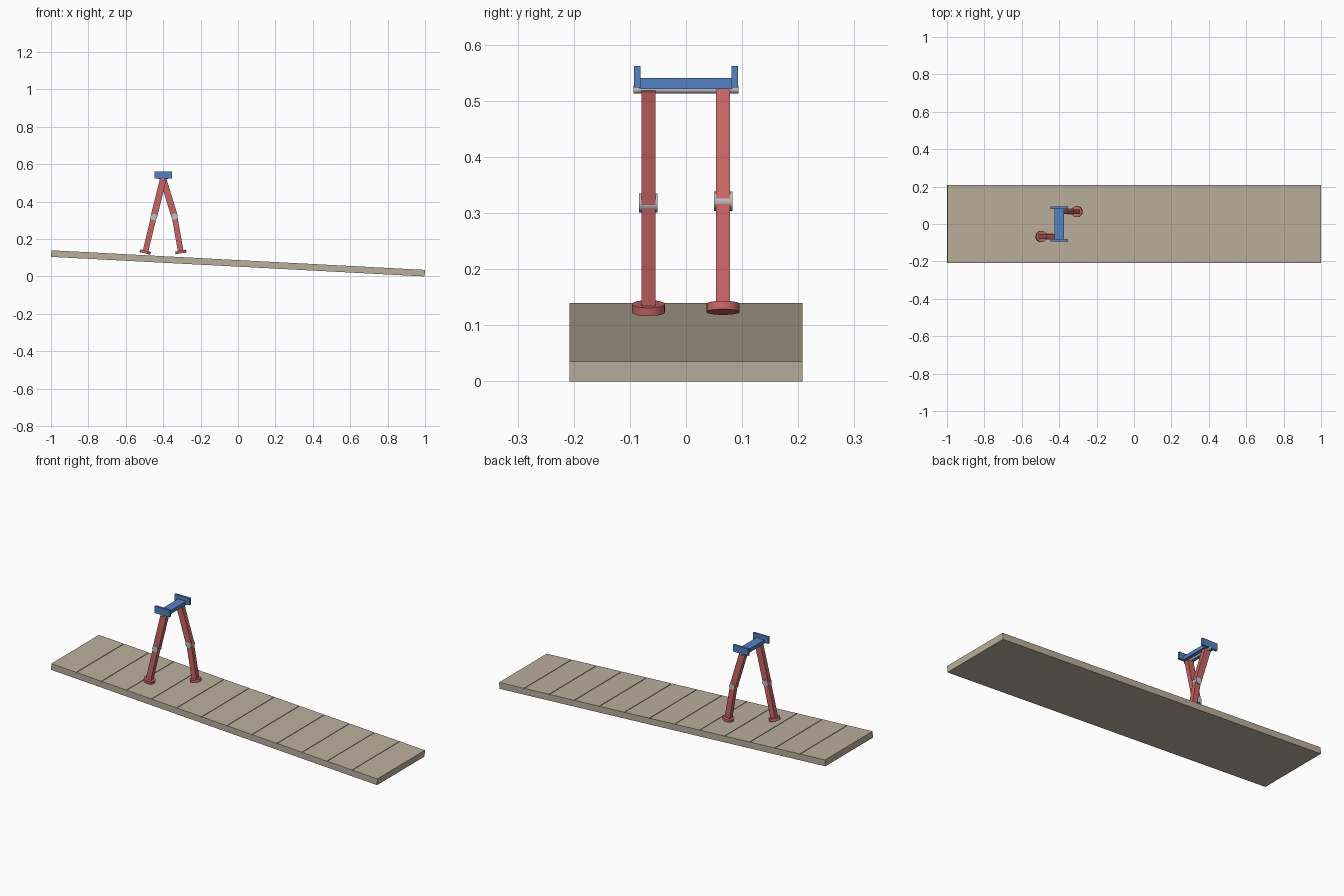
import bpy, bmesh, math
from mathutils import Matrix, Vector

cube = bpy.data.objects.get("Cube")
if cube:
    bpy.data.objects.remove(cube, do_unlink=True)


def material(name, rgb):
    m = bpy.data.materials.new(name)
    m.use_nodes = True
    m.diffuse_color = (*rgb, 1)
    m.node_tree.nodes["Principled BSDF"].inputs["Base Color"].default_value = (*rgb, 1)
    return m


TAN = material("warm_tan", (0.50, 0.43, 0.33))
RED = material("soft_red", (0.58, 0.13, 0.13))
BLUE = material("mid_blue", (0.09, 0.22, 0.54))
GREY = material("light_grey", (0.53, 0.53, 0.53))


def finish(name, bm, mat, matrix, smooth=False):
    bmesh.ops.recalc_face_normals(bm, faces=bm.faces)
    mesh = bpy.data.meshes.new(name)
    bm.to_mesh(mesh)
    bm.free()
    mesh.materials.append(mat)
    mesh.transform(matrix)
    obj = bpy.data.objects.new(name, mesh)
    bpy.context.collection.objects.link(obj)
    if smooth:
        bpy.ops.object.select_all(action="DESELECT")
        obj.select_set(True)
        bpy.context.view_layer.objects.active = obj
        bpy.ops.object.shade_smooth_by_angle()
    return obj


def box(name, size, mat, matrix):
    bm = bmesh.new()
    bmesh.ops.create_cube(bm, size=1)
    bmesh.ops.scale(bm, vec=size, verts=bm.verts)
    return finish(name, bm, mat, matrix)


def cylinder(name, radius, depth, mat, matrix, sides=24):
    bm = bmesh.new()
    bmesh.ops.create_cone(bm, cap_ends=True, segments=sides, radius1=radius,
                          radius2=radius, depth=depth)
    return finish(name, bm, mat, matrix, smooth=True)


def at(x, y, z):
    return Matrix.Translation((x, y, z))


ALONG_Y = Matrix.Rotation(math.pi / 2, 4, "X")

# Sloping walkway: side profile with shallow plank joints, pushed across y
LENGTH, WIDTH, THICK, PLANKS = 2.0, 0.416, 0.035, 13
GAP, DEPTH = 0.004, 0.003
half, top = LENGTH / 2, THICK / 2
profile = [(half, -top), (-half, -top), (-half, top)]
for i in range(1, PLANKS):
    x = -half + i * LENGTH / PLANKS
    profile += [(x - GAP / 2, top), (x - GAP / 2, top - DEPTH),
                (x + GAP / 2, top - DEPTH), (x + GAP / 2, top)]
profile.append((half, top))
bm = bmesh.new()
side = bm.faces.new([bm.verts.new((x, -WIDTH / 2, z)) for x, z in profile])
pushed = bmesh.ops.extrude_face_region(bm, geom=[side])["geom"]
bmesh.ops.translate(bm, vec=(0, WIDTH, 0),
                    verts=[v for v in pushed if isinstance(v, bmesh.types.BMVert)])
finish("walkway", bm, TAN, at(0, 0, 0.07) @ Matrix.Rotation(math.radians(3), 4, "Y"))

# Hip: crossbar, end plates and axle
HIP = Vector((-0.4, 0, 0.52))
box("hip_crossbar", (0.05, 0.166, 0.02), BLUE, at(HIP.x, 0, 0.531))
for name, s in (("front", -1), ("back", 1)):
    box(name + "_hip_plate", (0.092, 0.012, 0.038), BLUE, at(HIP.x, s * 0.087, 0.543))
cylinder("hip_axle", 0.007, 0.188, GREY, at(*HIP) @ ALONG_Y)


# Legs: thigh, knee joint, shank and round foot; angles lean the lower end to +x
def leg(name, y, thigh_angle, shank_angle):
    def segment(part, start, angle, length, width):
        turn = Matrix.Rotation(-math.radians(angle), 4, "Y")
        base = Matrix.Translation(start) @ turn
        box(f"{name}_{part}", (width, 0.025, length), RED, base @ at(0, 0, -length / 2))
        return base, base @ Vector((0, 0, -length))

    hip = Vector((HIP.x, y, HIP.z))
    _, knee = segment("thigh", hip, thigh_angle, 0.208, 0.035)
    base, _ = segment("shank", knee, shank_angle, 0.192, 0.03)
    cylinder(name + "_knee", 0.017, 0.033, GREY, Matrix.Translation(knee) @ ALONG_Y)
    cylinder(name + "_foot", 0.0295, 0.015, RED, base @ at(0, 0, -0.193))


leg("front_leg", -0.067, -14, -13.5)
leg("back_leg", 0.066, 17, 10)
